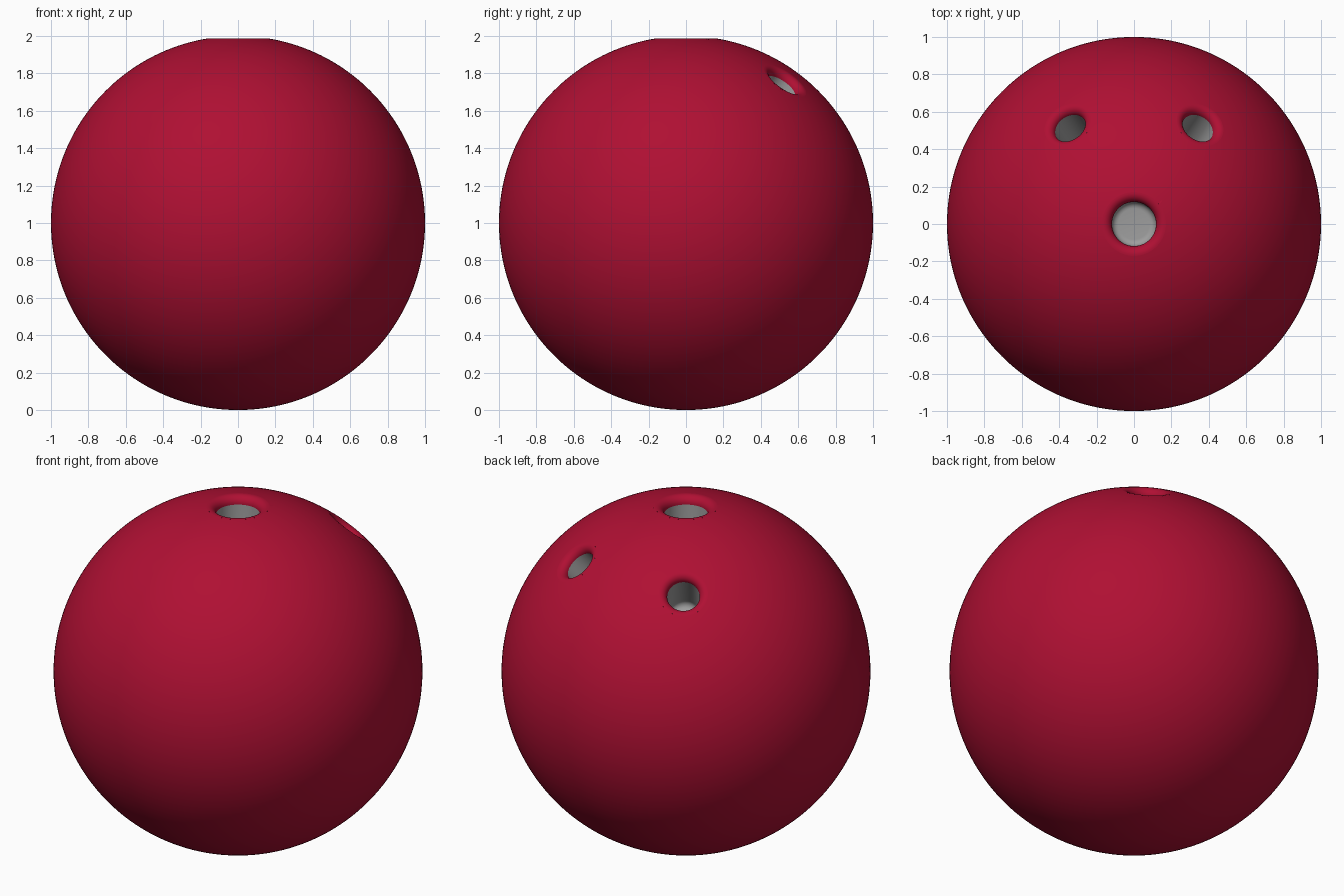
import bpy, bmesh, math
from mathutils import Vector

if "Cube" in bpy.data.objects:
    bpy.data.objects.remove(bpy.data.objects["Cube"])


def material(name, rgb):
    m = bpy.data.materials.new(name)
    m.diffuse_color = (*rgb, 1)
    m.use_nodes = True
    m.node_tree.nodes["Principled BSDF"].inputs["Base Color"].default_value = m.diffuse_color
    return m


red = material("crimson", (0.43, 0.005, 0.033))
grey = material("hole_grey", (0.34, 0.34, 0.34))
CENTRE = Vector((0, 0, 1))
SEG = 64


def lathe(name, profile, axis, mats, red_rings=0):
    """Revolve (radius, height) points about an axis through the ball centre."""
    bm = bmesh.new()
    rings = []
    for r, h in profile:
        if r == 0:
            rings.append([bm.verts.new((0, 0, h))] * SEG)
        else:
            rings.append([bm.verts.new((r * math.cos(2 * math.pi * i / SEG),
                                        r * math.sin(2 * math.pi * i / SEG), h)) for i in range(SEG)])
    for k in range(len(rings) - 1):
        a, b = rings[k], rings[k + 1]
        for i in range(SEG):
            j = (i + 1) % SEG
            quad = list(dict.fromkeys((a[i], b[i], b[j], a[j])))
            if len(quad) < 3:
                continue
            f = bm.faces.new(quad[::-1])
            f.smooth = True
            f.material_index = 0 if k < red_rings else len(mats) - 1
    me = bpy.data.meshes.new(name)
    bm.to_mesh(me)
    bm.free()
    for m in mats:
        me.materials.append(m)
    ob = bpy.data.objects.new(name, me)
    bpy.context.collection.objects.link(ob)
    ob.rotation_euler = axis.to_track_quat('Z', 'Y').to_euler()
    ob.location = CENTRE
    return ob


# Ball
bpy.ops.mesh.primitive_uv_sphere_add(segments=192, ring_count=96, radius=1, location=CENTRE)
ball = bpy.context.object
ball.name = "ball"
ball.data.materials.append(red)

# Holes: name, axis, wall radius, lip fillet radius, depth below the surface
tilt, az = math.radians(40), math.radians(33.7)
fx, fy, fz = math.sin(tilt) * math.sin(az), math.sin(tilt) * math.cos(az), math.cos(tilt)
holes = [("thumb_hole", Vector((0, 0, 1)), 0.118, 0.045, 0.32),
         ("finger_hole_left", Vector((-fx, fy, fz)), 0.088, 0.04, 0.32),
         ("finger_hole_right", Vector((fx, fy, fz)), 0.088, 0.04, 0.32)]
cutters = []
for name, axis, a, f, depth in holes:
    # Rounded red lip, tangent to the ball and to the wall
    h = math.sqrt((1 - f) ** 2 - (a + f) ** 2)
    start = math.atan2(h, a + f)
    n = 10
    prof = []
    for k in range(n + 1):
        t = start + (math.pi - start) * k / n
        prof.append((a + f + f * math.cos(t), h + f * math.sin(t)))
    # Grey wall, rounded floor edge and floor
    floor, b = 1 - depth, 0.035
    for k in range(7):
        t = math.pi / 2 * k / 6
        prof.append((a - b + b * math.cos(t), floor + b - b * math.sin(t)))
    prof.append((0, floor))
    lathe(name, prof, axis, [red, grey], n)
    # Plain cutter as wide as the lip
    r = prof[0][0]
    cut = lathe(name + "_cutter", [(0, 1.2), (r, 1.2), (r, 0.5), (0, 0.5)], axis, [red])
    bm = bmesh.new()
    bm.from_mesh(cut.data)
    bmesh.ops.recalc_face_normals(bm, faces=bm.faces)
    bm.to_mesh(cut.data)
    bm.free()
    cut.hide_render = True
    cutters.append(cut)

# Cut the openings, then drop the pocket faces left by the cutters
bpy.context.view_layer.objects.active = ball
for cut in cutters:
    mod = ball.modifiers.new("opening", 'BOOLEAN')
    mod.operation = 'DIFFERENCE'
    mod.solver = 'EXACT'
    mod.object = cut
    bpy.ops.object.modifier_apply(modifier=mod.name)
    bpy.data.objects.remove(cut)
bm = bmesh.new()
bm.from_mesh(ball.data)
pocket = [f for f in bm.faces if f.calc_center_median().length < 0.97]
bmesh.ops.delete(bm, geom=pocket, context='FACES')
for f in bm.faces:
    f.smooth = True
    f.material_index = 0
bm.to_mesh(ball.data)
bm.free()
